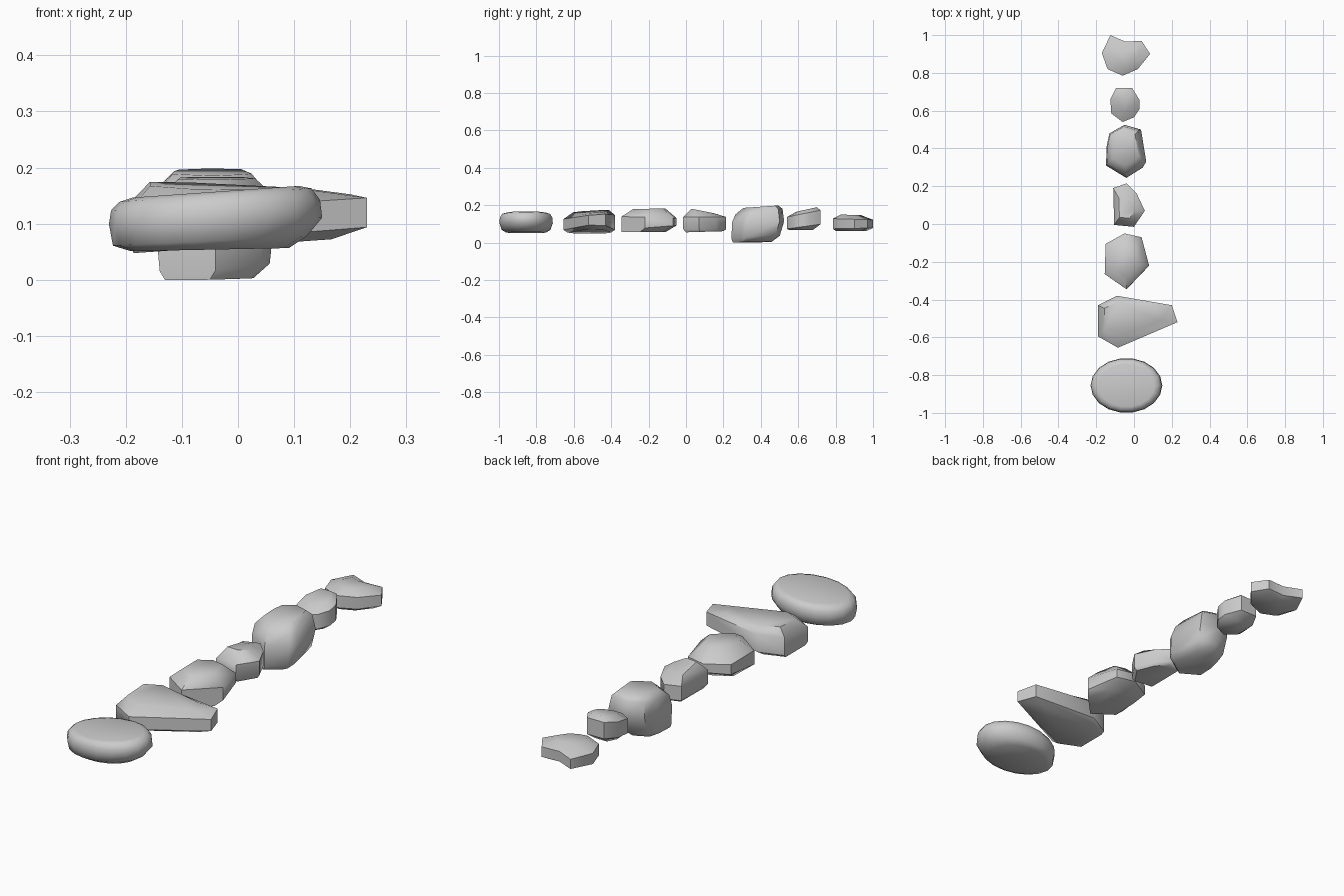
import bpy, bmesh, math


def stone(name, outline, levels, angle=45):
    """Loft a stone from its plan outline.
    Each level: scale, height, x tilt, y tilt, x shift, y shift."""
    cx = (min(p[0] for p in outline) + max(p[0] for p in outline)) / 2
    cy = (min(p[1] for p in outline) + max(p[1] for p in outline)) / 2
    bm = bmesh.new()
    rings = []
    for s, z, tx, ty, dx, dy in levels:
        ring = []
        for x, y in outline:
            ox, oy = (x - cx) * s + dx, (y - cy) * s + dy
            ring.append(bm.verts.new((cx + ox, cy + oy, max(0, z + tx * ox + ty * oy))))
        rings.append(ring)
    n = len(outline)
    for a, b in zip(rings, rings[1:]):
        for i in range(n):
            j = (i + 1) % n
            bm.faces.new((a[i], a[j], b[j], b[i]))
    bm.faces.new(rings[0][::-1])
    bm.faces.new(rings[-1])
    bmesh.ops.recalc_face_normals(bm, faces=bm.faces)
    mesh = bpy.data.meshes.new(name)
    bm.to_mesh(mesh)
    bm.free()
    ob = bpy.data.objects.new(name, mesh)
    bpy.context.collection.objects.link(ob)
    bpy.ops.object.select_all(action='DESELECT')
    ob.select_set(True)
    bpy.context.view_layer.objects.active = ob
    bpy.ops.object.shade_smooth_by_angle(angle=math.radians(angle))
    return ob


# Rounded flat stone at the front
oval = [(-0.04 + 0.19 * math.cos(2 * math.pi * i / 18),
         -0.855 + 0.145 * math.sin(2 * math.pi * i / 18)) for i in range(18)]
stone("oval_stone", oval, [
    (0.74, 0.054, 0.02, 0, -0.01, 0), (0.91, 0.070, 0.05, 0, -0.01, 0),
    (1.00, 0.105, 0.03, 0, 0, 0), (0.98, 0.133, 0.05, 0, 0, 0),
    (0.90, 0.151, 0.07, 0, 0, 0), (0.78, 0.157, 0.07, 0, 0, 0)], 60)

# Long wedge stone
stone("wedge_stone", [
    (-0.19, -0.43), (-0.09, -0.38), (0.20, -0.43),
    (0.23, -0.52), (-0.085, -0.655), (-0.19, -0.595)], [
    (0.84, 0.062, 0.07, 0, -0.03, 0), (1.0, 0.077, 0.08, 0, 0, 0),
    (1.0, 0.140, 0.03, 0.08, 0, 0), (0.70, 0.163, -0.04, 0.06, -0.03, 0.01)])

# Broad hexagonal stone
stone("broad_stone", [
    (-0.15, -0.105), (-0.05, -0.05), (0.04, -0.07),
    (0.08, -0.22), (-0.04, -0.345), (-0.155, -0.265)], [
    (0.80, 0.056, 0, 0, 0, -0.03), (1.0, 0.080, 0, 0.08, 0, 0),
    (1.0, 0.135, 0, -0.03, 0, 0), (0.58, 0.181, 0, 0.03, 0, 0)])

# Small middle stone
stone("middle_stone", [
    (-0.11, 0.19), (-0.04, 0.215), (0.015, 0.16),
    (0.057, 0.07), (0.0, -0.015), (-0.105, -0.005)], [
    (0.86, 0.058, 0, 0.03, 0, 0), (1.0, 0.072, 0, 0, 0, 0),
    (1.0, 0.137, 0, 0, 0, 0), (0.52, 0.167, 0, -0.2, -0.01, -0.01)])

# Tallest stone, leaning backwards
stone("tall_stone", [
    (-0.145, 0.41), (-0.148, 0.31), (-0.04, 0.245), (0.047, 0.30),
    (0.065, 0.33), (0.037, 0.50), (-0.05, 0.525), (-0.13, 0.48)], [
    (0.74, 0.003, 0.02, 0.02, -0.01, -0.03), (0.92, 0.028, 0.06, 0.08, 0, -0.012),
    (1.0, 0.110, 0, 0.03, 0, 0), (0.90, 0.165, 0, 0.12, -0.005, 0.005),
    (0.66, 0.191, 0, 0.07, -0.005, 0.015)])

# Small octagonal stone
stone("small_stone", [
    (-0.095, 0.72), (-0.01, 0.72), (0.03, 0.655), (0.03, 0.61),
    (0.0, 0.565), (-0.06, 0.54), (-0.12, 0.585), (-0.125, 0.66)], [
    (0.70, 0.067, 0, 0, 0, -0.015), (1.0, 0.086, 0, 0.14, 0, 0),
    (1.0, 0.155, 0, 0.2, 0, 0), (0.60, 0.174, 0, 0.22, 0, 0.015)])

# Notched stone at the back
stone("notched_stone", [
    (-0.125, 1.0), (-0.045, 0.965), (0.04, 0.97), (0.085, 0.90),
    (0.02, 0.82), (-0.06, 0.785), (-0.14, 0.82), (-0.17, 0.905)], [
    (0.76, 0.062, 0, 0, 0, -0.01), (1.0, 0.076, 0, 0.02, 0, 0),
    (1.0, 0.125, 0, -0.03, 0, 0), (0.50, 0.148, 0, -0.03, 0, -0.01)])
